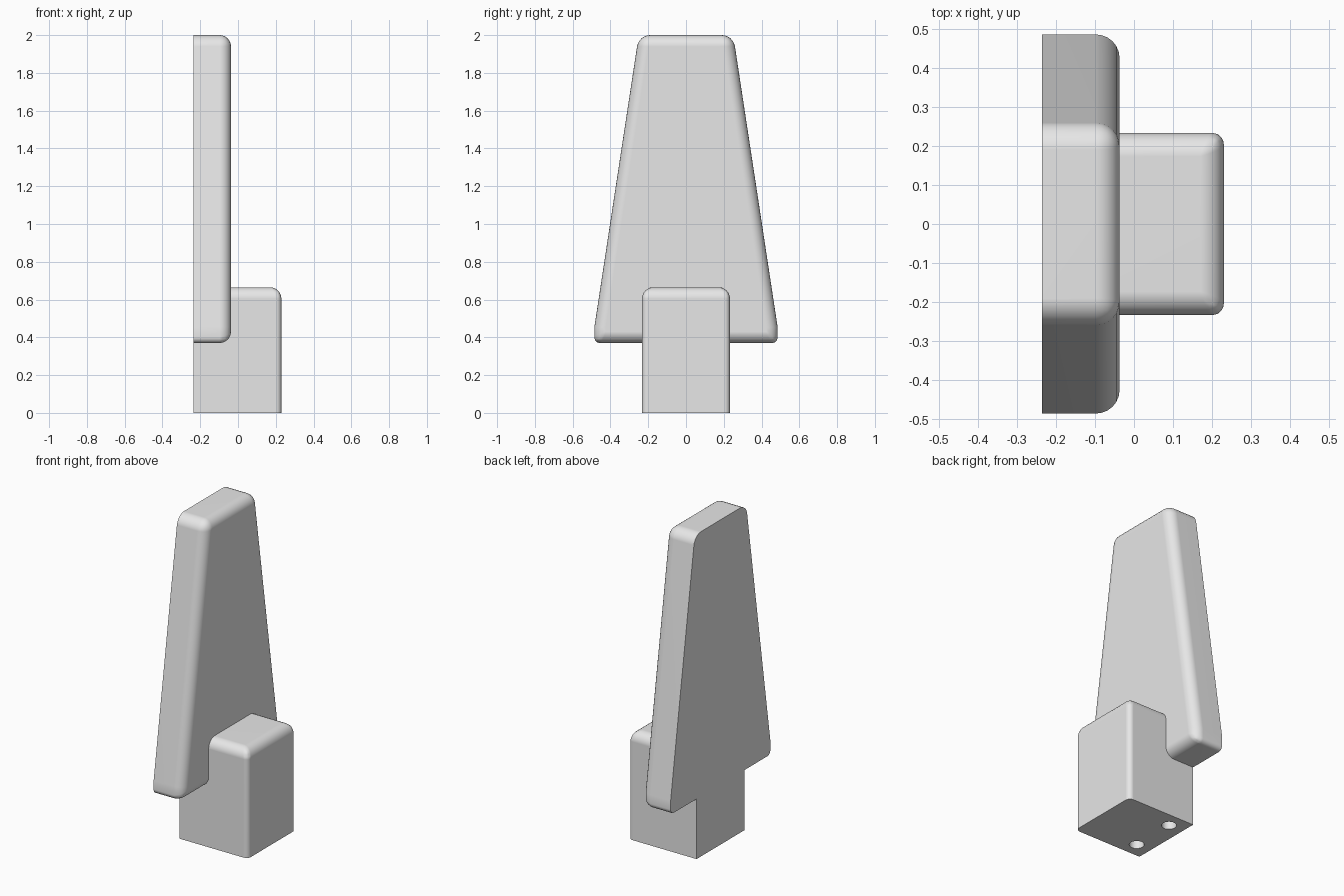
import bpy, bmesh
from math import radians

BACK = -0.235          # shared flat plane of both parts

if "Cube" in bpy.data.objects:
    bpy.data.objects.remove(bpy.data.objects["Cube"], do_unlink=True)

grey = bpy.data.materials.new("light_grey")
grey.use_nodes = True
COLOUR = (0.8, 0.8, 0.8, 1)
grey.diffuse_color = COLOUR
grey.node_tree.nodes["Principled BSDF"].inputs["Base Color"].default_value = COLOUR


def activate(obj):
    bpy.ops.object.select_all(action='DESELECT')
    obj.select_set(True)
    bpy.context.view_layer.objects.active = obj


def apply_all(obj):
    activate(obj)
    for name in [m.name for m in obj.modifiers]:
        bpy.ops.object.modifier_apply(modifier=name)


def rounded_prism(name, half_outline, front, weight_rule):
    """Mirror a (y, z) outline, extrude it along x, round edges by rule."""
    outline = half_outline + [(-y, z) for y, z in reversed(half_outline)]
    bm = bmesh.new()
    face = bm.faces.new([bm.verts.new((BACK, y, z)) for y, z in outline])
    out = bmesh.ops.extrude_face_region(bm, geom=[face], use_keep_orig=True)
    for v in out["geom"]:
        if isinstance(v, bmesh.types.BMVert):
            v.co.x = front
    bmesh.ops.recalc_face_normals(bm, faces=bm.faces)
    layer = bm.edges.layers.float.new("bevel_weight_edge")
    for e in bm.edges:
        a, b = (v.co for v in e.verts)
        e[layer] = weight_rule(a, b, front)
    mesh = bpy.data.meshes.new(name)
    bm.to_mesh(mesh)
    bm.free()
    obj = bpy.data.objects.new(name, mesh)
    bpy.context.collection.objects.link(obj)
    mesh.materials.append(grey)
    bevel = obj.modifiers.new("round", 'BEVEL')
    bevel.limit_method = 'WEIGHT'
    bevel.width = 0.06
    bevel.segments = 6
    apply_all(obj)
    return obj


def panel_weight(a, b, front):
    if max(a.x, b.x) < front - 0.01:
        return 0                              # flat rear rim stays sharp
    if min(a.x, b.x) > front - 0.01:
        return 1                              # front rim
    return 1 if a.z > 1 else (0.5 if a.z < 0.4 else 0)


def block_weight(a, b, front):
    if max(a.z, b.z) < 0.01 or max(a.x, b.x) < front - 0.01:
        return 0                              # foot and rear stay sharp
    return 1 if min(a.z, b.z) > 0.1 else 0.5  # top rim, then uprights


def boolean(target, cutter, operation):
    mod = target.modifiers.new(operation.lower(), 'BOOLEAN')
    mod.operation = operation
    mod.object = cutter
    mod.solver = 'EXACT'
    apply_all(target)
    bpy.data.objects.remove(cutter, do_unlink=True)


# Tapered upright panel and the block that carries it
panel = rounded_prism("tapered_panel",
                      [(0.485, 0.37), (0.485, 0.455), (0.25, 2.0)], -0.037, panel_weight)
body = rounded_prism("block_with_panel",
                     [(0.233, 0), (0.233, 0.665)], 0.23, block_weight)
boolean(body, panel, 'UNION')

# Two round mounting holes in the underside
for y in (-0.14, 0.14):
    bpy.ops.mesh.primitive_cylinder_add(vertices=32, radius=0.042, depth=0.5,
                                        location=(-0.137, y, 0))
    hole = bpy.context.object
    hole.name = "mounting_hole_cutter"
    hole.hide_render = True
    hole.data.materials.append(grey)
    boolean(body, hole, 'DIFFERENCE')

# Smooth rounds, crisp edges, flat large faces
activate(body)
bpy.ops.object.shade_smooth_by_angle(angle=radians(30))
normals = body.modifiers.new("flat_faces", 'WEIGHTED_NORMAL')
normals.keep_sharp = True
